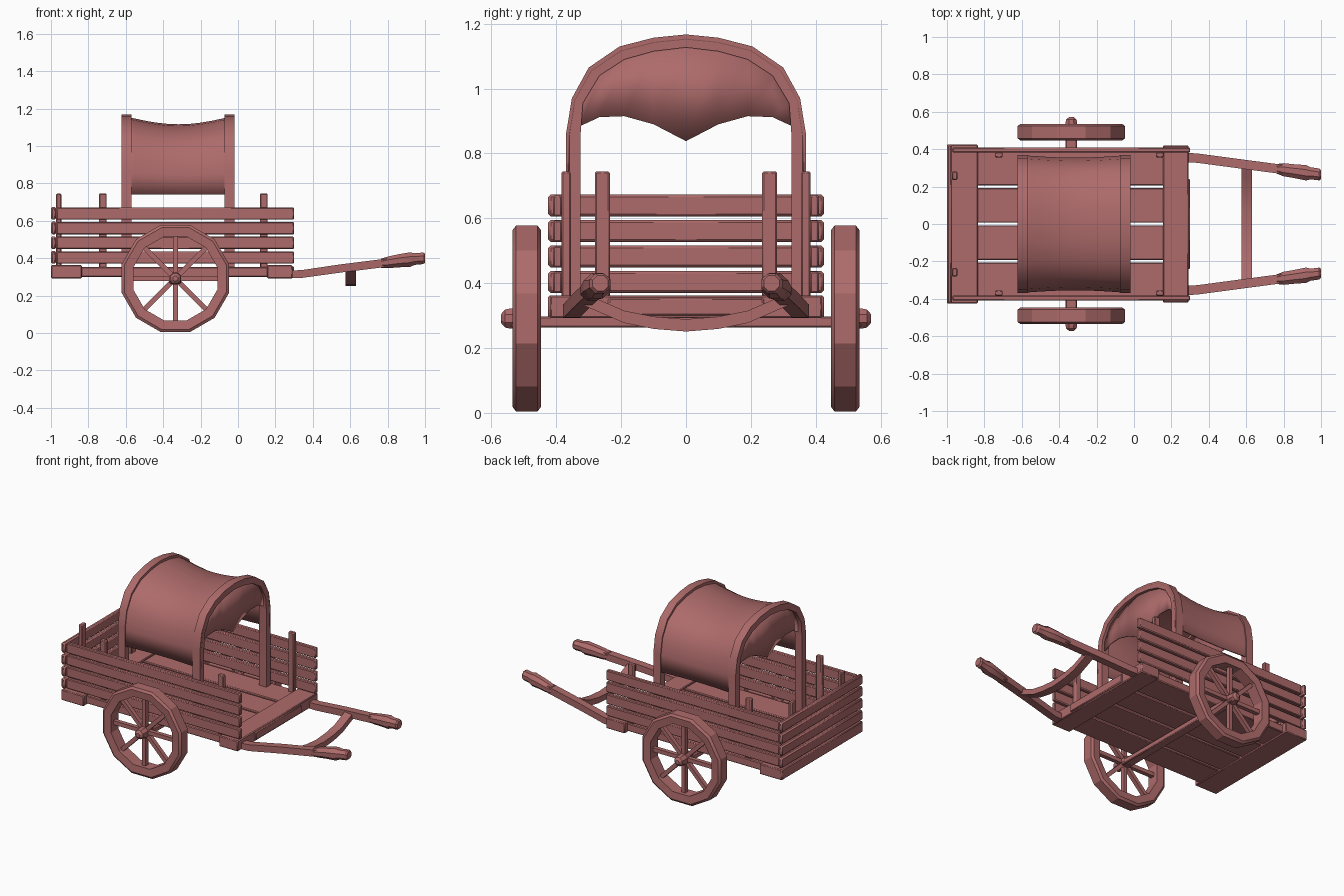
import bpy, bmesh, math
from mathutils import Vector

cube = bpy.data.objects.get("Cube")
if cube:
    bpy.data.objects.remove(cube, do_unlink=True)

wood = bpy.data.materials.new("dusty_red")
wood.use_nodes = True
colour = (0.42, 0.145, 0.145, 1)
wood.diffuse_color = colour
wood.node_tree.nodes["Principled BSDF"].inputs["Base Color"].default_value = colour


def finish(name, bm, bevel=0):
    bmesh.ops.recalc_face_normals(bm, faces=bm.faces)
    mesh = bpy.data.meshes.new(name)
    bm.to_mesh(mesh)
    bm.free()
    mesh.materials.append(wood)
    ob = bpy.data.objects.new(name, mesh)
    bpy.context.collection.objects.link(ob)
    bpy.ops.object.select_all(action='DESELECT')
    ob.select_set(True)
    bpy.context.view_layer.objects.active = ob
    bpy.ops.object.shade_smooth_by_angle(angle=math.radians(28))
    if bevel:
        mod = ob.modifiers.new("bevel", 'BEVEL')
        mod.width = bevel
        mod.segments = 1
    return ob


def box(name, x, y, z, bevel=0.005):
    """Box from (low, high) pairs."""
    bm = bmesh.new()
    bmesh.ops.create_cube(bm, size=1)
    for v in bm.verts:
        v.co = [lo + (c + 0.5) * (hi - lo) for c, (lo, hi) in zip(v.co, (x, y, z))]
    return finish(name, bm, bevel)


def loft(name, rings, ring_closed=True, loop=False, cap=True):
    """Skin a row of point rings."""
    bm = bmesh.new()
    rows = [[bm.verts.new(p) for p in ring] for ring in rings]
    n = len(rows[0])
    pairs = list(zip(rows, rows[1:])) + ([(rows[-1], rows[0])] if loop else [])
    for a, b in pairs:
        for i in range(n if ring_closed else n - 1):
            j = (i + 1) % n
            bm.faces.new((a[i], a[j], b[j], b[i]))
    if cap and ring_closed and not loop:
        bm.faces.new(rows[0])
        bm.faces.new(rows[-1])
    return finish(name, bm)


def mirrored(half):
    """Half profile ending on the middle -> full profile."""
    return half + [(-y, z) for y, z in reversed(half[:-1])]


# Bed: floor planks, end boards and front lip
for i in range(4):
    y = -0.4 + i * 0.2
    box(f"floor_plank_{i + 1}", (-0.86, 0.18), (y + 0.007, y + 0.193), (0.30, 0.352))
box("rear_end_board", (-1, -0.835), (-0.425, 0.425), (0.292, 0.362))
box("front_end_board", (0.155, 0.292), (-0.42, 0.42), (0.292, 0.362))
box("front_lip", (0.285, 0.3), (-0.24, 0.24), (0.3, 0.355))

# Slatted walls
for i in range(4):
    z = 0.37 + i * 0.0785
    box(f"rear_slat_{i + 1}", (-1, -0.972), (-0.425, 0.425), (z, z + 0.068), 0.008)
    for side, s in (("left", 1), ("right", -1)):
        box(f"{side}_slat_{i + 1}", (-0.97, 0.3), sorted((s * 0.382, s * 0.41)), (z, z + 0.066))

# Upright posts
for s in (-1, 1):
    box("rear_post", (-0.973, -0.945), sorted((s * 0.235, s * 0.281)), (0.3, 0.745))
    for x in (-0.723, 0.138):
        box("side_post", (x - 0.021, x + 0.021), sorted((s * 0.355, s * 0.384)), (0.3, 0.745))

# Canopy hoops
half_outer = [(0.37, 0.30), (0.37, 0.86), (0.352, 0.97), (0.30, 1.065),
              (0.205, 1.13), (0.10, 1.157), (0, 1.167)]
half_inner = [(0.325, 0.30), (0.325, 0.86), (0.318, 0.955), (0.267, 1.04),
              (0.19, 1.09), (0.10, 1.115), (0, 1.127)]
outer, inner = mirrored(half_outer), mirrored(half_inner)
for name, x0, x1 in (("rear_hoop", -0.622, -0.57), ("front_hoop", -0.073, -0.02)):
    loft(name, [[(x0, *o), (x1, *o), (x1, *i), (x0, *i)] for o, i in zip(outer, inner)])

# Sagging canopy cloth
base = 0.74
cloth_profile = mirrored([(0.37, base)] + half_outer[1:])
rows = []
steps = 10
for k in range(steps + 1):
    t = k / steps
    sag = math.sin(math.pi * t)
    rows.append([(-0.615 + t * 0.595, y * (0.985 - 0.04 * sag),
                  base + (z - base) * (0.975 - 0.107 * sag)) for y, z in cloth_profile])
cloth = loft("canopy_cloth", rows, ring_closed=False)
solid = cloth.modifiers.new("thickness", 'SOLIDIFY')
solid.thickness = 0.01
solid.offset = 0

# Scalloped valances closing the top of each hoop
hem = mirrored([(0.325, 0.885), (0.267, 0.912), (0.19, 0.915), (0.10, 0.89), (0, 0.838)])
for name, x in (("rear_valance", -0.596), ("front_valance", -0.046)):
    panel = loft(name, [[(x, *top), (x, *low)] for top, low in zip(inner[2:-2], hem)],
                 ring_closed=False)
    panel.modifiers.new("thickness", 'SOLIDIFY').thickness = 0.008

# Axle and wheels
wx, wz = -0.335, 0.291
box("axle", (wx - 0.03, wx + 0.03), (-0.54, 0.54), (0.263, 0.298))
rim_section = [(0.232, 0.452), (0.282, 0.447), (0.297, 0.458),
               (0.297, 0.524), (0.282, 0.535), (0.232, 0.53)]
hub_section = [(0.034, 0.45), (0.034, 0.54), (0.03, 0.558), (0.014, 0.571)]
for side, s in (("left", 1), ("right", -1)):
    def around(r, y, a):
        return (wx + r * math.cos(a), s * y, wz + r * math.sin(a))

    angles = [math.radians(15 + 30 * i) for i in range(12)]
    loft(f"{side}_wheel_rim", [[around(r, y, a) for r, y in rim_section] for a in angles],
         loop=True)
    loft(f"{side}_hub", [[around(r, y, math.tau * (i + 0.5) / 8) for i in range(8)]
                         for r, y in hub_section])
    for i in range(8):
        a = math.tau * i / 8
        across = Vector((-math.sin(a), 0, math.cos(a))) * 0.013
        rings = []
        for r in (0.02, 0.245):
            p, q = Vector(around(r, 0.478, a)), Vector(around(r, 0.506, a))
            rings.append([p - across, p + across, q + across, q - across])
        loft(f"{side}_spoke_{i + 1}", rings)


# Pull shafts with swollen grips
def section(x, y, z, w, h, n):
    grow = 1 / math.cos(math.pi / n)
    return [(x, y + w * grow * math.cos(math.tau * (i + 0.5) / n),
             z + h * grow * math.sin(math.tau * (i + 0.5) / n)) for i in range(n)]


shaft_path = [(0.2, 0.36, 0.312, 0.025, 0.019), (0.34, 0.352, 0.315, 0.025, 0.021),
              (0.55, 0.324, 0.345, 0.025, 0.022), (0.8, 0.291, 0.376, 0.025, 0.022)]
grip_path = [(0.765, 0.295, 0.372, 0.026, 0.025), (0.80, 0.290, 0.377, 0.035, 0.031),
             (0.86, 0.282, 0.386, 0.037, 0.035), (0.92, 0.274, 0.392, 0.041, 0.039),
             (0.945, 0.271, 0.395, 0.032, 0.031), (0.99, 0.265, 0.399, 0.032, 0.031),
             (1.0, 0.264, 0.40, 0.024, 0.024)]
for side, s in (("left", 1), ("right", -1)):
    loft(f"{side}_shaft", [section(x, s * y, z, w, h, 4) for x, y, z, w, h in shaft_path])
    loft(f"{side}_grip", [section(x, s * y, z, w, h, 8) for x, y, z, w, h in grip_path])

# Bowed crossbar between the shafts
bow = mirrored([(0.315, 0.35), (0.25, 0.322), (0.19, 0.296), (0.10, 0.278), (0, 0.27)])
loft("crossbar", [[(0.575, y, z - 0.019), (0.632, y, z - 0.019),
                   (0.632, y, z + 0.019), (0.575, y, z + 0.019)] for y, z in bow])
